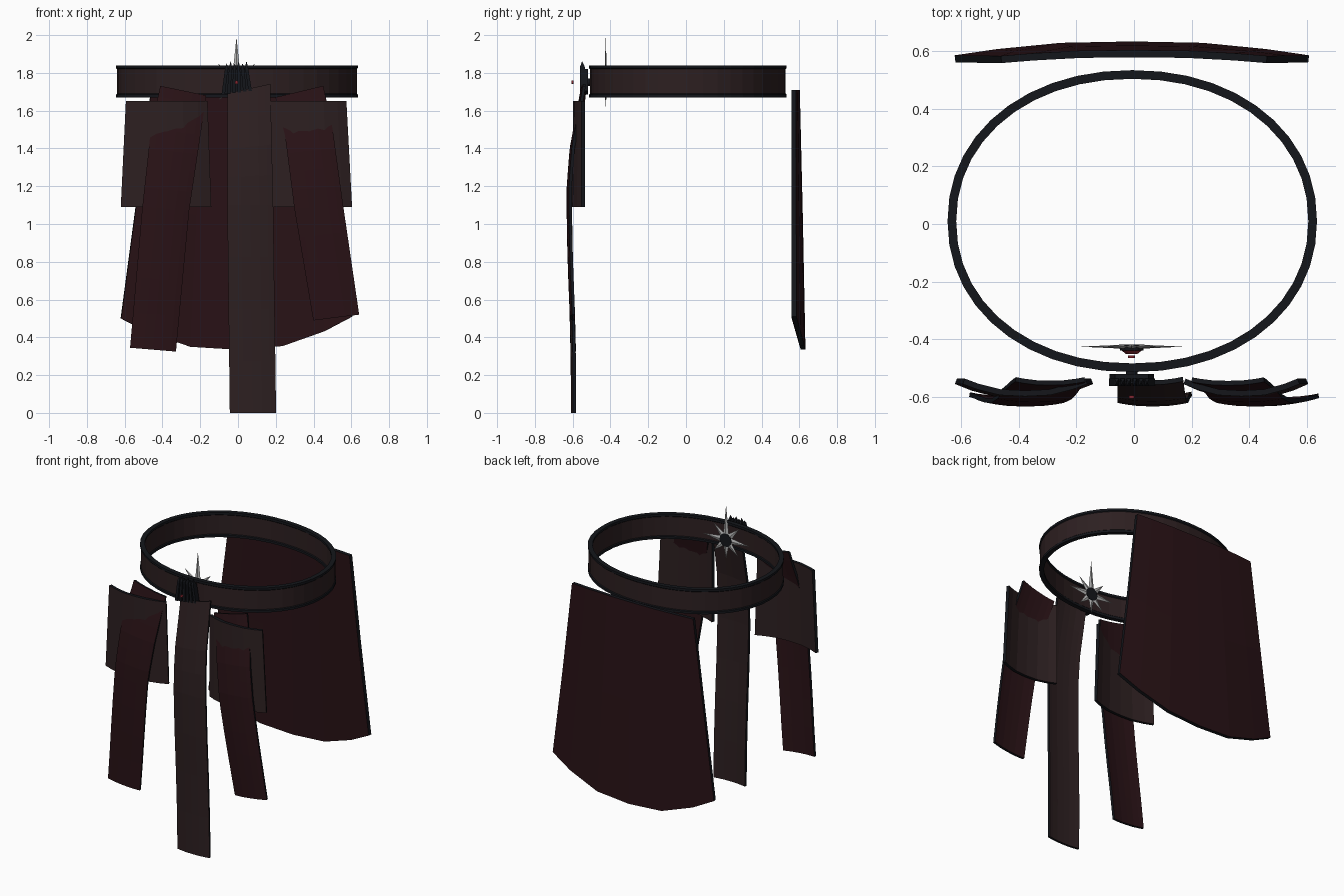
import bpy, bmesh, math
from mathutils import Vector

if "Cube" in bpy.data.objects:
    bpy.data.objects.remove(bpy.data.objects["Cube"])


def material(name, rgb):
    m = bpy.data.materials.new(name)
    m.diffuse_color = (*rgb, 1)
    m.use_nodes = True
    m.node_tree.nodes["Principled BSDF"].inputs["Base Color"].default_value = m.diffuse_color
    return m


BROWN = material("brown leather", (0.026, 0.014, 0.015))
RED = material("dark red cloth", (0.022, 0.006, 0.008))
BLACK = material("black trim", (0.007, 0.008, 0.011))
STEEL = material("steel", (0.45, 0.45, 0.45))
GEM = material("red gem", (0.25, 0.02, 0.03))


def make(name, verts, faces, mats, face_mats=None):
    me = bpy.data.meshes.new(name)
    me.from_pydata(verts, [], faces)
    for m in mats:
        me.materials.append(m)
    if face_mats:
        me.polygons.foreach_set("material_index", face_mats)
    bm = bmesh.new()
    bm.from_mesh(me)
    bmesh.ops.recalc_face_normals(bm, faces=bm.faces)
    bm.to_mesh(me)
    bm.free()
    ob = bpy.data.objects.new(name, me)
    bpy.context.collection.objects.link(ob)
    return ob


def cloth(name, rows, mat, thick=0.02):
    """Curved sheet. Row: (left x, left z, right x, right z, edge y, bulge, sag)."""
    prof = [(0, 0), (0.12, 0.45), (0.3, 0.9), (0.5, 1), (0.7, 0.9), (0.88, 0.45), (1, 0)]
    n = len(prof)
    verts = [(xl + (xr - xl) * t, y + b * k, zl + (zr - zl) * t - sag * k)
             for xl, zl, xr, zr, y, b, sag in rows for t, k in prof]
    faces = [(r * n + i, r * n + i + 1, (r + 1) * n + i + 1, (r + 1) * n + i)
             for r in range(len(rows) - 1) for i in range(n - 1)]
    ob = make(name, verts, faces, [mat, BLACK])
    s = ob.modifiers.new("thickness", 'SOLIDIFY')
    s.thickness, s.offset, s.material_offset_rim = thick, 0, 1
    return ob


def strip(name, ends, mat):
    """Hanging strip through (xl, zl, xr, zr) points, draped in y."""
    drape = [(0.0, -0.589), (0.35, -0.591), (0.5, -0.595), (0.75, -0.605), (1.0, -0.612),
             (1.2, -0.612), (1.4, -0.596), (1.55, -0.568), (1.66, -0.545), (1.75, -0.532)]

    def depth(z):
        for (z0, y0), (z1, y1) in zip(drape, drape[1:]):
            if z <= z1:
                return y0 + (y1 - y0) * (z - z0) / (z1 - z0)
        return drape[-1][1]
    rows = []
    for a, b in zip(ends, ends[1:]):
        for k in range(4):
            p = [u + (v - u) * k / 4 for u, v in zip(a, b)]
            rows.append((*p, depth((p[1] + p[3]) / 2), -0.012, 0))
    p = ends[-1]
    rows.append((*p, depth((p[1] + p[3]) / 2), -0.012, 0))
    return cloth(name, rows, mat, 0.016)


# Belt: one profile swept round an oval, with raised trim along both rims
N = 44
prof = [(0, 1.67), (0, 1.685), (-0.005, 1.69), (-0.005, 1.82), (0, 1.825), (0, 1.84),
        (-0.03, 1.84), (-0.03, 1.825), (-0.025, 1.82), (-0.025, 1.69), (-0.03, 1.685), (-0.03, 1.67)]
P = len(prof)
verts, faces, fm = [], [], []
for i in range(N):
    a = 2 * math.pi * i / N
    c, s = math.cos(a), math.sin(a)
    c, s = (math.copysign(abs(v) ** 0.95, v) for v in (c, s))
    verts += [(-0.006 + (0.64 + d) * c, 0.01 + (0.523 + d) * s, z) for d, z in prof]
    for j in range(P):
        k = (i + 1) % N
        faces.append((i * P + j, i * P + (j + 1) % P, k * P + (j + 1) % P, k * P + j))
        fm.append(0 if j in (2, 8) else 1)
make("belt", verts, faces, [BROWN, BLACK], fm)

# Back skirt: wide flared sheet with a pointed hem
cloth("back_skirt", [(-0.46, 1.71, 0.46, 1.71, 0.57, 0.02, 0),
                     (-0.54, 1.1, 0.53, 1.1, 0.571, 0.035, 0.06),
                     (-0.62, 0.5, 0.605, 0.51, 0.572, 0.048, 0.17)], RED, 0.025)

# Hip plates on each side of the front
cloth("left_hip_plate", [(-0.59, 1.65, -0.165, 1.65, -0.545, -0.042, 0),
                         (-0.617, 1.09, -0.145, 1.09, -0.545, -0.05, 0)], BROWN)
cloth("right_hip_plate", [(0.175, 1.65, 0.57, 1.65, -0.545, -0.042, 0),
                          (0.175, 1.09, 0.6, 1.09, -0.545, -0.05, 0)], BROWN)

# Three hanging strips
strip("centre_strip", [(-0.055, 1.69, 0.17, 1.74), (-0.055, 1.1, 0.185, 1.1),
                       (-0.042, 0.0, 0.2, 0.0)], BROWN)
strip("left_strip", [(-0.41, 1.73, -0.17, 1.68), (-0.46, 1.5, -0.2, 1.47),
                     (-0.505, 1.09, -0.26, 1.07), (-0.57, 0.345, -0.33, 0.325)], RED)
strip("right_strip", [(0.2, 1.67, 0.45, 1.73), (0.25, 1.47, 0.5, 1.5),
                      (0.3, 1.08, 0.555, 1.1), (0.4, 0.49, 0.64, 0.52)], RED)


def disc(name, x, y, z, r, depth, mat, r2=None):
    bm = bmesh.new()
    bmesh.ops.create_cone(bm, cap_ends=True, segments=12, radius1=r,
                          radius2=r if r2 is None else r2, depth=depth)
    me = bpy.data.meshes.new(name)
    bm.to_mesh(me)
    bm.free()
    me.materials.append(mat)
    ob = bpy.data.objects.new(name, me)
    ob.location = (x, y, z)
    ob.rotation_euler = (math.pi / 2, 0, 0)
    bpy.context.collection.objects.link(ob)


# Star brooch: eight ridged spikes behind the front of the belt
CX, CY, CZ = -0.008, -0.425, 1.75
verts, faces = [], []
lengths = [0.18, 0.14, 0.24, 0.14, 0.18, 0.13, 0.13, 0.13]
for i, L in enumerate(lengths):
    a = math.pi * i / 4
    d, q = Vector((math.cos(a), 0, math.sin(a))), Vector((-math.sin(a), 0, math.cos(a)))
    c = Vector((CX, CY, CZ))
    b = len(verts)
    verts += [c + d * L, c + d * 0.03 + q * 0.022, c + d * 0.03 - q * 0.022,
              c + d * 0.03 + Vector((0, 0.007, 0)), c + d * 0.03 - Vector((0, 0.007, 0))]
    faces += [(b, b + 1, b + 3), (b, b + 3, b + 2), (b, b + 2, b + 4), (b, b + 4, b + 1),
              (b + 1, b + 4, b + 2, b + 3)]
make("star_spikes", verts, faces, [STEEL])
disc("star_hub", CX, CY - 0.003, CZ, 0.045, 0.022, BLACK, 0.04)
disc("star_gem", CX, -0.444, CZ, 0.035, 0.012, GEM, 0.02)
disc("star_stud", CX, -0.46, CZ, 0.012, 0.01, GEM)
disc("buckle_pin", CX, -0.52, CZ, 0.02, 0.05, BLACK)
disc("buckle_gem", CX, -0.6, CZ, 0.009, 0.01, GEM)

# Crown buckle: tapered plate and upright pointed bars
make("buckle_plate", [(x, y, z) for y in (-0.52, -0.545)
                      for x, z in ((-0.085, 1.685), (0.07, 1.705), (0.05, 1.82), (-0.065, 1.82))],
     [(0, 1, 2, 3), (7, 6, 5, 4)] + [(i, (i + 1) % 4, (i + 1) % 4 + 4, i + 4) for i in range(4)],
     [BLACK])
verts, faces = [], []
for i in range(6):
    xb, xt = -0.078 + i * 0.0285, -0.06 + i * 0.021
    top = 1.85 + 0.012 * (i % 2)
    b = len(verts)
    verts += [(x + dx, y, z) for x, z, w in ((xb, 1.685 + i * 0.004, 0.009), (xt, 1.83, 0.008))
              for dx, y in ((-w, -0.535), (w, -0.535), (w, -0.562), (-w, -0.562))]
    verts.append((xt, -0.55, top))
    faces += [(b, b + 1, b + 2, b + 3)]
    for j in range(4):
        k = (j + 1) % 4
        faces += [(b + j, b + k, b + 4 + k, b + 4 + j), (b + 4 + j, b + 4 + k, b + 8)]
make("buckle_bars", verts, faces, [BLACK])
